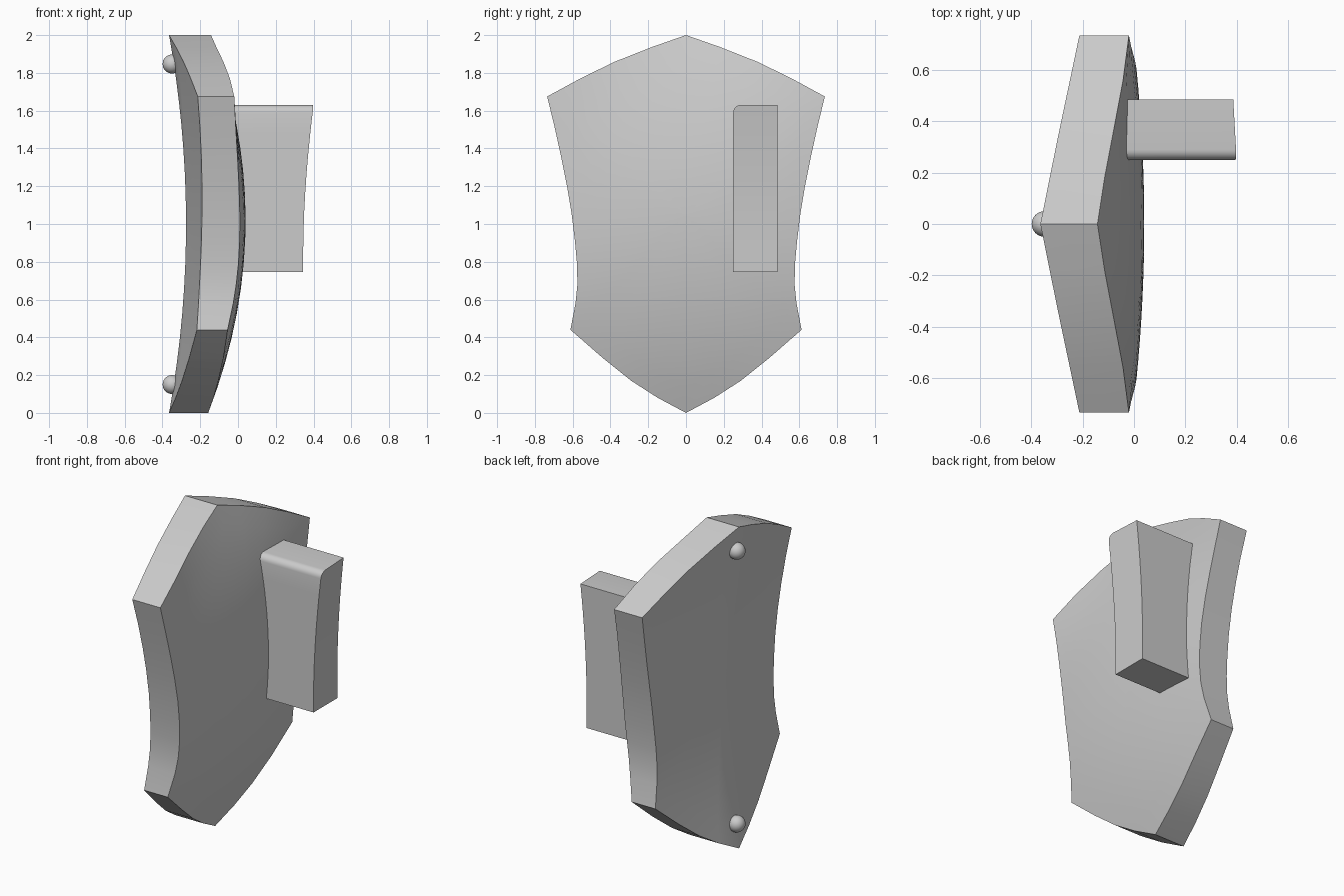
import bpy, bmesh, math

if "Cube" in bpy.data.objects:
    bpy.data.objects.remove(bpy.data.objects["Cube"])


def front_x(y, z):
    """Domed outer surface of the shield."""
    k = 0.083 - 0.27 * max(0, z - 1) ** 2
    return 0.04 - 0.19 * (z - 1.02) ** 2 - k * y * y


def back_x(y, z):
    """Bowed inner surface with a shallow ridge along y = 0."""
    return -0.275 - 0.09 * (z - 1) ** 2 + 0.14 * abs(y)


def finish(bm, name, angle=30):
    bmesh.ops.remove_doubles(bm, verts=bm.verts, dist=1e-5)
    bmesh.ops.recalc_face_normals(bm, faces=bm.faces)
    mesh = bpy.data.meshes.new(name)
    bm.to_mesh(mesh)
    bm.free()
    ob = bpy.data.objects.new(name, mesh)
    bpy.context.collection.objects.link(ob)
    bpy.ops.object.select_all(action='DESELECT')
    ob.select_set(True)
    bpy.context.view_layer.objects.active = ob
    bpy.ops.object.shade_smooth_by_angle(angle=math.radians(angle))
    return ob


def loft(bm, rows, closed):
    """Quad strips between successive rows of points."""
    vs = [[bm.verts.new(p) for p in row] for row in rows]
    n = len(rows[0])
    for a, b in zip(vs, vs[1:]):
        for i in range(n if closed else n - 1):
            j = (i + 1) % n
            bm.faces.new((a[i], a[j], b[j], b[i]))


# Shield: half outline (y, z), mirrored, filled with shrinking rings
half = [(0, 2), (0.18, 1.937), (0.38, 1.858), (0.56, 1.77), (0.735, 1.675),
        (0.695, 1.51), (0.66, 1.35), (0.63, 1.2), (0.605, 1.05), (0.588, 0.91),
        (0.577, 0.79), (0.575, 0.68), (0.585, 0.58), (0.612, 0.44),
        (0.44, 0.29), (0.29, 0.17), (0.15, 0.08), (0, 0)]
outline = half + [(-y, z) for y, z in half[-2:0:-1]]
CZ, RINGS = 1.05, 8


def ring(fn, t):
    pts = [(y * t, CZ + (z - CZ) * t) for y, z in outline]
    return [(fn(y, z), y, z) for y, z in pts]


ts = [i / RINGS for i in range(RINGS + 1)]
ts[0] = 0.01
rows = [ring(front_x, t) for t in ts] + [ring(back_x, t) for t in reversed(ts)]
bm = bmesh.new()
loft(bm, rows, True)
# close the tiny central holes
bmesh.ops.holes_fill(bm, edges=[e for e in bm.edges if e.is_boundary], sides=0)
finish(bm, "shield_body")

# Block on the outer face: curved end, one rounded upper edge
R, Y0, Y1, TOP = 0.04, 0.25, 0.485, 1.63
levels = [(0.745 + (TOP - R - 0.745) * i / 8, Y0) for i in range(9)]
levels += [(TOP - R + R * math.sin(a), Y0 + R * (1 - math.cos(a)))
           for a in [math.radians(15 * i) for i in range(1, 7)]]


def outer_x(y, z):
    s = max(0, (z - 0.85) / (TOP - 0.85))
    return 0.345 + 0.055 * s ** 1.8 - 0.055 * (y - Y0) * s


bm = bmesh.new()
sections = []
for z, y in levels:
    sections.append([(front_x(y, z) - 0.01, y, z), (outer_x(y, z), y, z),
                     (outer_x(Y1, z), Y1, z), (front_x(Y1, z) - 0.01, Y1, z)])
loft(bm, sections, True)
for row in (sections[0], sections[-1]):
    bm.faces.new([bm.verts.new(p) for p in row])
finish(bm, "side_block")

# Round studs on the inner ridge
for name, z in (("upper_stud", 1.847), ("lower_stud", 0.15)):
    bm = bmesh.new()
    bmesh.ops.create_uvsphere(bm, u_segments=24, v_segments=16, radius=0.05)
    bmesh.ops.translate(bm, verts=bm.verts, vec=(-0.349, 0, z))
    finish(bm, name)
